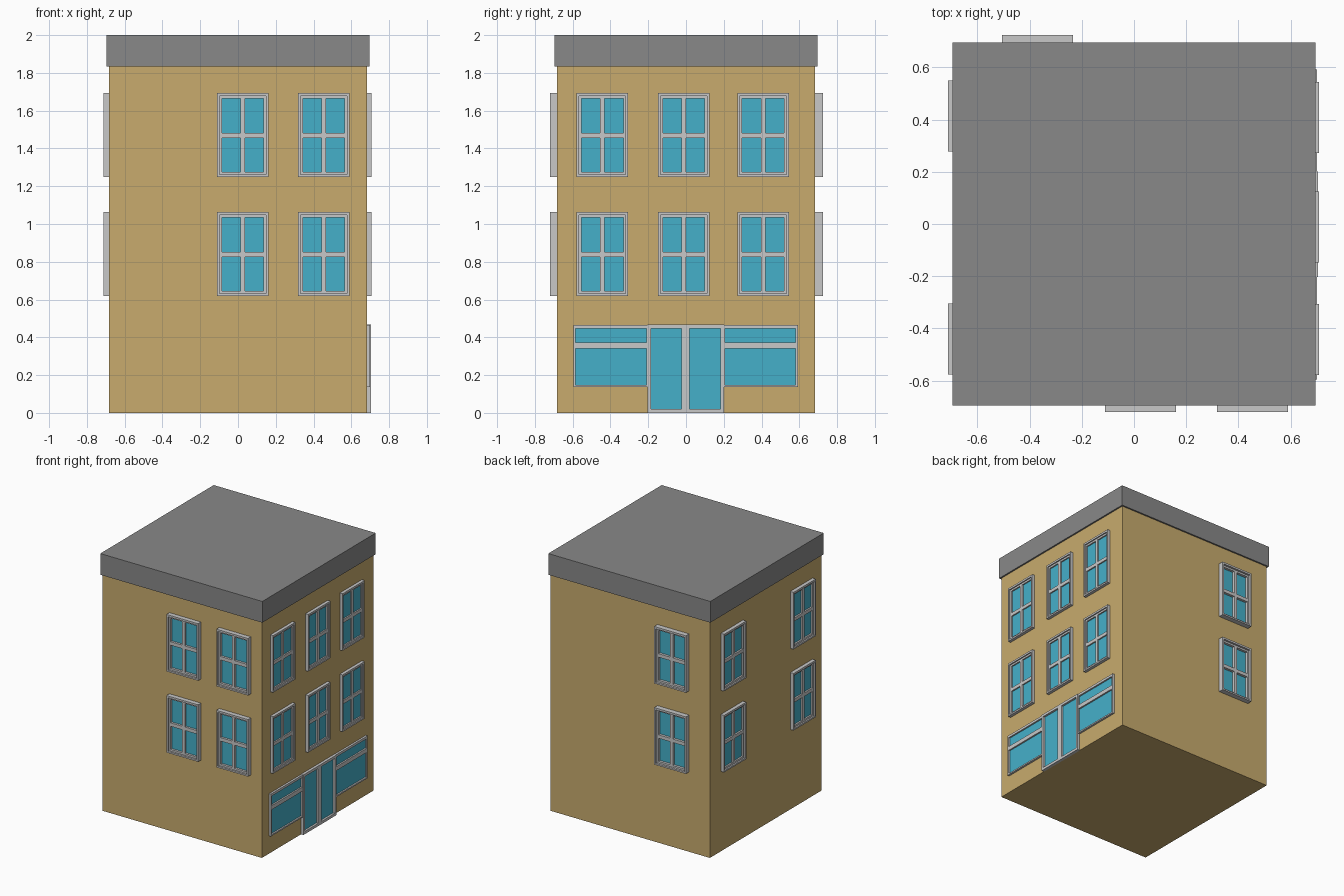
import bpy, bmesh
from mathutils import Vector

if "Cube" in bpy.data.objects:
    bpy.data.objects.remove(bpy.data.objects["Cube"])


def material(name, rgb):
    m = bpy.data.materials.new(name)
    m.diffuse_color = (*rgb, 1)
    m.use_nodes = True
    m.node_tree.nodes["Principled BSDF"].inputs["Base Color"].default_value = m.diffuse_color
    return m


WALL = material("tan_wall", (0.58, 0.41, 0.155))
ROOF = material("grey_roof", (0.25, 0.25, 0.25))
FRAME = material("pale_frame", (0.58, 0.58, 0.58))
GLASS = material("blue_glass", (0.06, 0.434, 0.59))
HALF = 0.684  # wall half width


def finish(bm, name, mats):
    me = bpy.data.meshes.new(name)
    bm.to_mesh(me)
    bm.free()
    for m in mats:
        me.materials.append(m)
    ob = bpy.data.objects.new(name, me)
    bpy.context.collection.objects.link(ob)
    return ob


def box(name, half, z0, z1, mat):
    bm = bmesh.new()
    bmesh.ops.create_cube(bm, size=1)
    for v in bm.verts:
        v.co = Vector((v.co.x * 2 * half, v.co.y * 2 * half, z0 + (v.co.z + 0.5) * (z1 - z0)))
    finish(bm, name, [mat])


def relief(name, out, us, zs, depth):
    """Stepped panel on a wall; depth(i, j) gives (height off wall, is_glass) per cell."""
    o = Vector((out[0], out[1], 0))
    side = Vector((-out[1], out[0], 0))
    bm = bmesh.new()
    nu, nz = len(us) - 1, len(zs) - 1

    def cell(i, j):
        return depth(i, j) if 0 <= i < nu and 0 <= j < nz else (-0.002, False)

    def face(pts, mat=0):
        f = bm.faces.new([bm.verts.new(o * (HALF + d) + side * u + Vector((0, 0, z)))
                          for u, z, d in pts])
        f.material_index = mat

    # front of each cell
    for i in range(nu):
        for j in range(nz):
            d, glass = cell(i, j)
            a, b, c, e = us[i], us[i + 1], zs[j], zs[j + 1]
            face([(a, c, d), (b, c, d), (b, e, d), (a, e, d)], int(glass))
    # steps between neighbouring cells
    for i in range(nu + 1):
        for j in range(nz):
            d0, d1, u = cell(i - 1, j)[0], cell(i, j)[0], us[i]
            if d0 != d1:
                face([(u, zs[j], d0), (u, zs[j], d1), (u, zs[j + 1], d1), (u, zs[j + 1], d0)])
    for i in range(nu):
        for j in range(nz + 1):
            d0, d1, z = cell(i, j - 1)[0], cell(i, j)[0], zs[j]
            if d0 != d1:
                face([(us[i], z, d1), (us[i], z, d0), (us[i + 1], z, d0), (us[i + 1], z, d1)])
    bmesh.ops.remove_doubles(bm, verts=bm.verts, dist=1e-5)
    bmesh.ops.dissolve_limit(bm, angle_limit=0.01, verts=bm.verts, edges=bm.edges,
                             delimit={'MATERIAL'})
    return finish(bm, name, [FRAME, GLASS])


def sash_window(name, out, u, z, thick):
    """Four-pane window with a raised outer rim."""
    us = [u + k for k in (-0.136, -0.124, -0.111, -0.012, 0.012, 0.111, 0.124, 0.136)]
    zs = [z + k for k in (0, 0.012, 0.026, 0.205, 0.232, 0.414, 0.428, 0.443)]

    def depth(i, j):
        if i in (0, 6) or j in (0, 6):
            return thick, False
        if i in (2, 4) and j in (2, 4):
            return 0.004, True
        return thick * 0.6, False
    relief(name, out, us, zs, depth)


# Main block and flat roof
box("walls", HALF, 0, 1.84, WALL)
box("roof_slab", 0.696, 1.835, 2, ROOF)

# Windows: wall name -> outward direction, positions along wall, thickness
walls = {
    "front": ((0, -1), (0.025, 0.454), 0.036),
    "right": ((1, 0), (-0.443, -0.012, 0.408), 0.024),
    "back": ((0, 1), (0.37,), 0.04),
    "left": ((-1, 0), (-0.413, 0.44), 0.028),
}
for wall, (out, places, thick) in walls.items():
    for floor, z in (("middle", 0.62), ("upper", 1.25)):
        for n, u in enumerate(places):
            sash_window(f"{wall}_{floor}_window_{n + 1}", out, u, z, thick)

# Shop windows either side of the entrance
for name, us in (("left_shop_window", (-0.596, -0.584, -0.209, -0.203)),
                 ("right_shop_window", (0.201, 0.206, 0.58, 0.592))):
    relief(name, (1, 0), us, (0.137, 0.148, 0.341, 0.373, 0.447, 0.466),
           lambda i, j: (0.004, True) if i == 1 and j in (1, 3) else (0.016, False))

# Double entrance door
relief("entrance_door", (1, 0), (-0.203, -0.186, -0.023, 0.019, 0.183, 0.201),
       (0, 0.021, 0.447, 0.467),
       lambda i, j: (0.005, True) if i in (1, 3) and j == 1 else (0.021, False))
